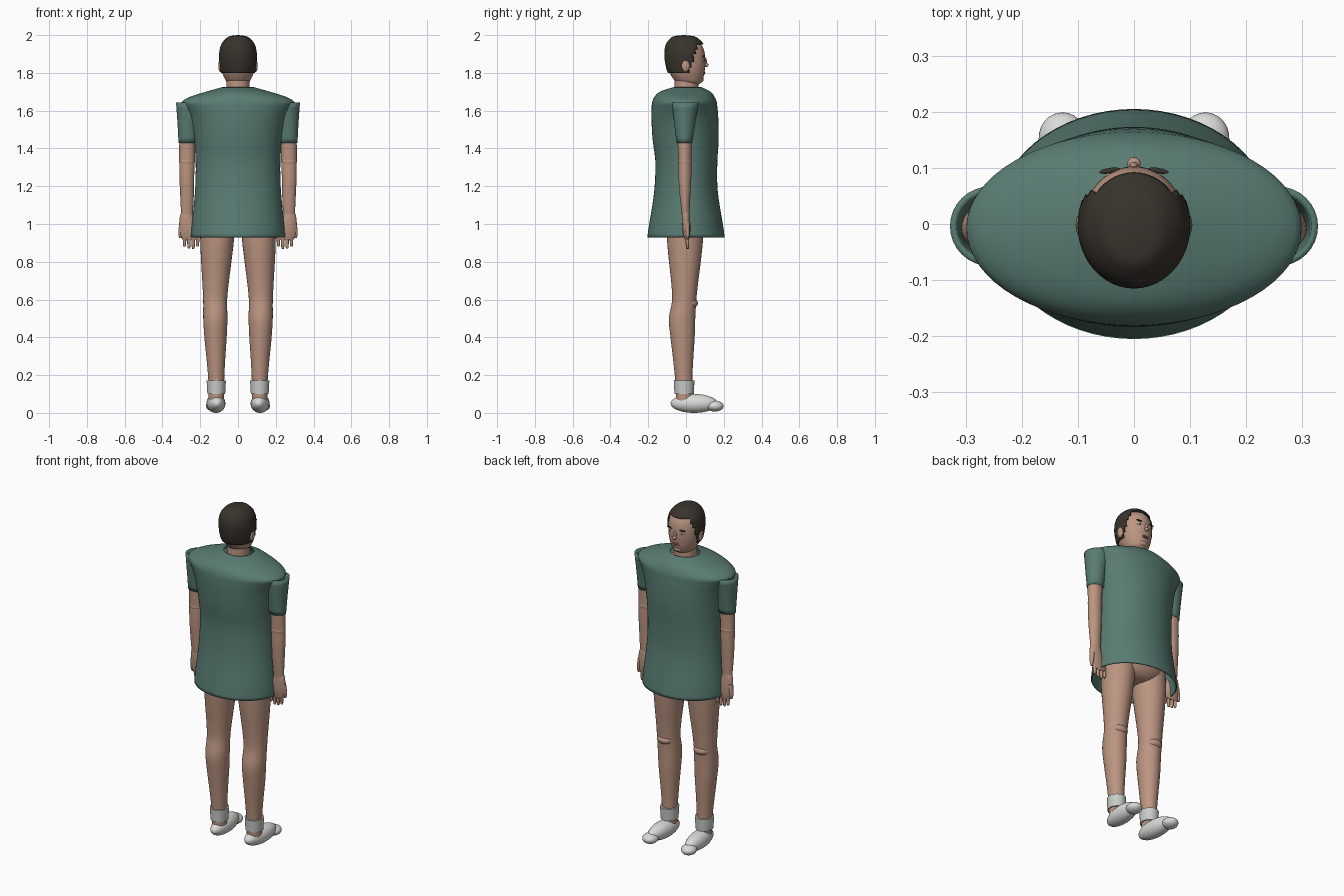
import bpy, bmesh, math
from mathutils import Vector


def material(name, r, g, b):
    m = bpy.data.materials.new(name)
    m.diffuse_color = (r, g, b, 1)
    return m


SKIN = material("skin", 0.50, 0.30, 0.22)
GREEN = material("green_cloth", 0.10, 0.20, 0.17)
HAIR = material("dark_hair", 0.040, 0.033, 0.025)
SHOE = material("white_shoe", 0.70, 0.70, 0.68)
SOCK = material("grey_sock", 0.58, 0.60, 0.58)
LIP = material("lip", 0.36, 0.16, 0.13)
EYE = material("eye_white", 0.75, 0.75, 0.72)


def finish(bm, name, mat):
    bmesh.ops.recalc_face_normals(bm, faces=bm.faces)
    me = bpy.data.meshes.new(name)
    bm.to_mesh(me)
    bm.free()
    me.materials.append(mat)
    ob = bpy.data.objects.new(name, me)
    bpy.context.collection.objects.link(ob)
    bpy.ops.object.select_all(action='DESELECT')
    ob.select_set(True)
    bpy.context.view_layer.objects.active = ob
    bpy.ops.object.shade_smooth_by_angle(angle=math.radians(50))
    return ob


def smooth_rows(rows, steps):
    """Catmull-Rom resampling of section rows."""
    v = [Vector(r) for r in rows]
    out = []
    for i in range(len(v) - 1):
        p0, p1, p2, p3 = v[max(i - 1, 0)], v[i], v[i + 1], v[min(i + 2, len(v) - 1)]
        for k in range(steps):
            t = k / steps
            out.append(0.5 * (2 * p1 + (p2 - p0) * t + (2 * p0 - 5 * p1 + 4 * p2 - p3) * t * t
                              + (3 * p1 - p0 - 3 * p2 + p3) * t ** 3))
    return out + [v[-1]]


def loft(name, rows, mat, side=1, n=32, steps=3, caps=True, cut=None, thick=0):
    """Elliptical sections (z, centre x, centre y, radius x, radius y) skinned together."""
    bm = bmesh.new()
    rings = []
    for z, cx, cy, rx, ry in smooth_rows(rows, steps):
        rings.append([bm.verts.new((side * (cx + rx * math.cos(2 * math.pi * i / n)),
                                    cy + ry * math.sin(2 * math.pi * i / n), z)) for i in range(n)])
    for a, b in zip(rings, rings[1:]):
        for i in range(n):
            j = (i + 1) % n
            bm.faces.new((a[i], a[j], b[j], b[i]))
    if caps:
        bm.faces.new(rings[0])
        bm.faces.new(rings[-1])
    if cut:
        gone = [f for f in bm.faces if cut(f.calc_center_median())]
        bmesh.ops.delete(bm, geom=gone, context='FACES')
    ob = finish(bm, name, mat)
    if thick:
        mod = ob.modifiers.new("thickness", 'SOLIDIFY')
        mod.thickness = thick
        mod.offset = -1
    return ob


def ball(name, centre, radii, mat, turn=0, segs=20):
    bm = bmesh.new()
    bmesh.ops.create_uvsphere(bm, u_segments=segs, v_segments=segs // 2 + 2, radius=1)
    ob = finish(bm, name, mat)
    ob.location, ob.scale = centre, radii
    ob.rotation_euler.z = turn
    return ob


# Tunic: open shell from hem to collar
loft("tunic", [
    (0.93, 0, 0, 0.25, 0.205), (1.00, 0, 0, 0.245, 0.195), (1.10, 0, 0, 0.234, 0.178),
    (1.20, 0, 0, 0.226, 0.166), (1.33, 0, 0.002, 0.224, 0.164), (1.45, 0, -0.002, 0.234, 0.175),
    (1.56, 0, -0.006, 0.258, 0.177), (1.62, 0, -0.008, 0.288, 0.174), (1.648, 0, -0.008, 0.297, 0.170),
    (1.675, 0, -0.008, 0.25, 0.158), (1.70, 0, -0.004, 0.17, 0.135), (1.717, 0, 0.004, 0.11, 0.095),
    (1.724, 0, 0.008, 0.085, 0.075)], GREEN, n=64, caps=False, thick=0.006)

# Pelvis and upper body under the tunic
loft("torso", [(0.93, 0, 0, 0.05, 0.05), (0.95, 0, 0, 0.13, 0.09), (1.02, 0, 0, 0.19, 0.12),
               (1.2, 0, 0, 0.18, 0.12), (1.5, 0, 0, 0.20, 0.13), (1.66, 0, 0, 0.12, 0.09),
               (1.69, 0, 0, 0.07, 0.07)], SKIN)
loft("neck", [(1.66, 0, 0.003, 0.072, 0.07), (1.71, 0, 0.003, 0.062, 0.064),
              (1.80, 0, 0.003, 0.060, 0.062)], SKIN)

# Head and hair share one set of sections
head = [(1.737, 0, 0.022, 0.035, 0.042), (1.75, 0, 0.016, 0.058, 0.066), (1.78, 0, 0.009, 0.075, 0.084),
        (1.81, 0, 0.004, 0.085, 0.095), (1.85, 0, 0.001, 0.091, 0.102), (1.90, 0, -0.003, 0.092, 0.103),
        (1.94, 0, -0.006, 0.082, 0.093), (1.97, 0, -0.009, 0.060, 0.070),
        (1.986, 0, -0.011, 0.036, 0.044), (1.992, 0, -0.012, 0.004, 0.005)]
loft("head", head, SKIN, n=40, steps=4)


def bare(c):
    """Hair-free zone: face, temples and nape."""
    if c.z > 1.956:
        return False
    return c.z < 1.80 or c.y > 0.055 or (c.y > 0.036 and c.z < 1.90) or (c.y > 0.022 and c.z < 1.83)


hair = [(z + 0.008 * (z > 1.9), cx, cy, rx + 0.008, ry + 0.009) for z, cx, cy, rx, ry in head[2:]]
hair[-1] = (2.0, 0, -0.012, 0.004, 0.005)
loft("hair", hair, HAIR, n=48, steps=6, cut=bare, thick=0.008)

# Face
ball("nose_bridge", (0, 0.102, 1.858), (0.008, 0.009, 0.022), SKIN)
ball("nose_tip", (0, 0.107, 1.842), (0.012, 0.012, 0.010), SKIN)
ball("upper_lip", (0, 0.096, 1.803), (0.022, 0.006, 0.004), LIP)
ball("lower_lip", (0, 0.094, 1.796), (0.019, 0.007, 0.005), LIP)
ball("chin", (0, 0.078, 1.765), (0.026, 0.016, 0.016), SKIN)

for side, word in ((-1, "left"), (1, "right")):
    ball(word + "_eyebrow", (side * 0.043, 0.095, 1.888), (0.019, 0.005, 0.004), HAIR, -side * 0.15)
    ball(word + "_eye", (side * 0.038, 0.091, 1.868), (0.013, 0.005, 0.006), EYE, -side * 0.4)
    ball(word + "_iris", (side * 0.038, 0.095, 1.868), (0.005, 0.003, 0.005), HAIR, -side * 0.4)
    ball(word + "_ear", (side * 0.094, -0.002, 1.838), (0.010, 0.021, 0.032), SKIN)

    # Sleeve: open tube standing off the shoulder
    loft(word + "_sleeve", [(1.43, 0.266, -0.008, 0.049, 0.042), (1.53, 0.264, -0.007, 0.056, 0.055),
                            (1.642, 0.256, -0.004, 0.072, 0.071)],
         GREEN, side, caps=False, thick=0.012)

    # Arm and hand
    loft(word + "_arm", [(1.60, 0.258, -0.007, 0.035, 0.035), (1.54, 0.264, -0.007, 0.043, 0.040),
                         (1.42, 0.269, -0.007, 0.042, 0.037), (1.33, 0.270, -0.006, 0.041, 0.034),
                         (1.25, 0.271, -0.006, 0.039, 0.034), (1.15, 0.270, -0.005, 0.036, 0.028),
                         (1.05, 0.270, -0.002, 0.031, 0.020)], SKIN, side, n=24)
    ball(word + "_elbow", (side * 0.270, -0.006, 1.33), (0.042, 0.036, 0.03), SKIN)
    loft(word + "_hand", [(1.065, 0.270, 0, 0.028, 0.018), (1.04, 0.272, 0, 0.036, 0.021),
                          (0.98, 0.262, 0.002, 0.047, 0.021), (0.94, 0.255, 0.004, 0.050, 0.017),
                          (0.915, 0.250, 0.005, 0.042, 0.011)], SKIN, side, n=24)
    for i, (x, tip) in enumerate(((0.214, 0.880), (0.237, 0.868), (0.260, 0.870), (0.283, 0.880))):
        loft(f"{word}_finger_{i + 1}", [(0.94, x, 0.005, 0.010, 0.010), (tip + 0.01, x, 0.008, 0.008, 0.008),
                                        (tip, x, 0.008, 0.004, 0.004)], SKIN, side, n=12)
    loft(word + "_thumb", [(1.01, 0.297, 0.004, 0.014, 0.014), (0.95, 0.305, 0.008, 0.011, 0.011),
                           (0.925, 0.305, 0.008, 0.006, 0.006)], SKIN, side, n=12)

    # Leg with knee and calf
    loft(word + "_leg", [(1.05, 0.105, -0.004, 0.088, 0.095), (0.93, 0.110, -0.005, 0.090, 0.096),
                         (0.80, 0.115, -0.006, 0.080, 0.084), (0.68, 0.119, -0.007, 0.069, 0.070),
                         (0.59, 0.121, -0.010, 0.063, 0.064), (0.50, 0.120, -0.021, 0.064, 0.070),
                         (0.40, 0.119, -0.018, 0.059, 0.064), (0.28, 0.117, -0.015, 0.049, 0.053),
                         (0.17, 0.115, -0.012, 0.042, 0.045), (0.06, 0.115, -0.010, 0.040, 0.043)],
         SKIN, side)
    ball(word + "_knee", (side * 0.121, 0.020, 0.58), (0.050, 0.043, 0.030), SKIN)

    # Sock cuff and shoe
    loft(word + "_sock", [(0.10, 0.115, -0.010, 0.047, 0.051), (0.135, 0.115, -0.010, 0.049, 0.053),
                          (0.172, 0.115, -0.010, 0.051, 0.055)], SOCK, side)
    ball(word + "_shoe", (side * 0.117, 0.043, 0.050), (0.050, 0.125, 0.050), SHOE, -side * 0.06, 28)
    ball(word + "_shoe_toe", (side * 0.127, 0.153, 0.036), (0.043, 0.046, 0.029), SHOE, -side * 0.06, 24)
